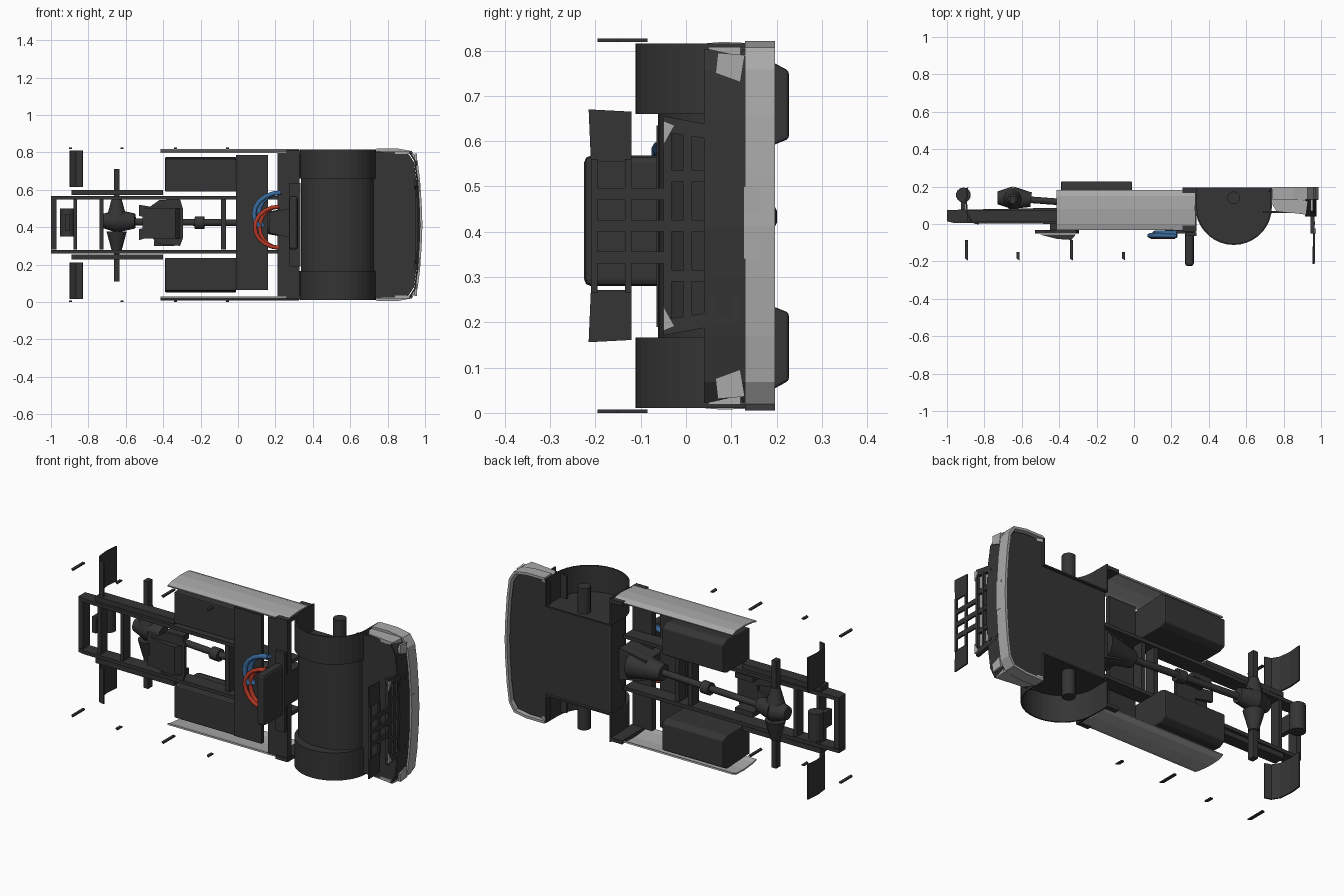
import bpy, bmesh
from math import sin, cos, pi
from mathutils import Vector

if "Cube" in bpy.data.objects:
    bpy.data.objects.remove(bpy.data.objects["Cube"])

MID = 0.413  # mirror plane: the vehicle lies on its side, its width runs along z


def material(name, rgb):
    m = bpy.data.materials.new(name)
    m.diffuse_color = (*rgb, 1)
    m.use_nodes = True
    m.node_tree.nodes["Principled BSDF"].inputs["Base Color"].default_value = m.diffuse_color
    return m


DARK = material("dark", (0.035, 0.035, 0.035))
LIGHT = material("light_grey", (0.4, 0.4, 0.4))
RED = material("red", (0.45, 0.04, 0.02))
BLUE = material("blue", (0.04, 0.14, 0.32))


def place(p, axis, d):
    u, v = p
    return {'z': (u, v, d), 'y': (u, d, v), 'x': (d, u, v)}[axis]


def finish(name, bm, mat, flip=False):
    if flip:
        for v in bm.verts:
            v.co.z = 2 * MID - v.co.z
    bmesh.ops.recalc_face_normals(bm, faces=bm.faces)
    me = bpy.data.meshes.new(name)
    bm.to_mesh(me)
    bm.free()
    me.materials.append(mat)
    ob = bpy.data.objects.new(name, me)
    bpy.context.collection.objects.link(ob)
    return ob


def prism(name, pts, axis, a, b, mat=DARK, both=False, bevel=0, closed=True, thick=0.008):
    """Profile swept along an axis; an open profile becomes a thin sheet."""
    for flip in ((False, True) if both else (False,)):
        bm = bmesh.new()
        lo = [bm.verts.new(place(p, axis, a)) for p in pts]
        hi = [bm.verts.new(place(p, axis, b)) for p in pts]
        n = len(pts)
        for i in range(n if closed else n - 1):
            j = (i + 1) % n
            bm.faces.new((lo[i], lo[j], hi[j], hi[i]))
        if closed:
            bm.faces.new(lo)
            bm.faces.new(hi)
        ob = finish(name, bm, mat, flip)
        if not closed:
            s = ob.modifiers.new("thickness", 'SOLIDIFY')
            s.thickness = thick
            s.offset = 0
        if bevel:
            m = ob.modifiers.new("bevel", 'BEVEL')
            m.width = bevel
            m.segments = 2


def box(name, x, y, z, mat=DARK, both=False, bevel=0):
    pts = [(x[0], y[0]), (x[1], y[0]), (x[1], y[1]), (x[0], y[1])]
    prism(name, pts, 'z', *z, mat, both, bevel)


def cyl(name, p, q, r, r2=None, mat=DARK, both=False, seg=14):
    p, q = Vector(p), Vector(q)
    for flip in ((False, True) if both else (False,)):
        bm = bmesh.new()
        bmesh.ops.create_cone(bm, cap_ends=True, segments=seg, radius1=r,
                              radius2=r if r2 is None else r2, depth=(q - p).length)
        bm.transform((q - p).to_track_quat('Z', 'Y').to_matrix().to_4x4())
        bmesh.ops.translate(bm, verts=bm.verts, vec=(p + q) / 2)
        ob = finish(name, bm, mat, flip)
        for f in ob.data.polygons:
            f.use_smooth = len(f.vertices) == 4


def hose(name, pts, r, mat):
    cu = bpy.data.curves.new(name, 'CURVE')
    cu.dimensions = '3D'
    cu.bevel_depth = r
    cu.bevel_resolution = 1
    s = cu.splines.new('POLY')
    s.points.add(len(pts) - 1)
    for sp, p in zip(s.points, pts):
        sp.co = (*p, 1)
    cu.materials.append(mat)
    ob = bpy.data.objects.new(name, cu)
    bpy.context.collection.objects.link(ob)


# front wheel arches and the lower tunnel between them
def arch(top, r=0.2, base=0.195):
    h = 0.09 - top
    return ([(0.533 - r, base)] +
            [(0.533 - r * cos(i * pi / 18), 0.09 - h * sin(i * pi / 18)) for i in range(19)] +
            [(0.533 + r, base)])


prism("wheel_arch", arch(-0.108), 'z', 0.66, 0.815, both=True, closed=False)
prism("wheel_arch_inner_wall", arch(-0.105, 0.198), 'z', 0.66, 0.668, both=True)
prism("cab_tunnel", arch(-0.062, 0.197, 0.18), 'z', 0.165, 0.66)
cyl("front_hub", (0.533, 0.14, 0.665), (0.533, 0.14, 0.81), 0.034, both=True)

# front floor, bumper and lower grille
half = [(0.74, 0.012), (0.85, 0.012), (0.925, 0.025), (0.953, 0.07), (0.966, 0.17), (0.975, 0.3)]
rim = half + [(0.979, MID)] + [(x, 2 * MID - z) for x, z in reversed(half)]
inner = [(x - 0.012, MID + (z - MID) * 0.97) for x, z in rim]
prism("cab_floor", [(0.69, 0.03)] + inner + [(0.69, 0.796)], 'y', 0.06, 0.07)
prism("front_underpan", [(0.72, 0.026)] + inner + [(0.72, 0.80)], 'y', 0.172, 0.18)
prism("bumper", rim, 'y', 0.13, 0.197, LIGHT, closed=False, thick=0.014)
prism("bumper_upper_band", [(x - 0.008, z) for x, z in rim[2:-2]], 'y', 0.04, 0.135, closed=False)
prism("bumper_side", [(0.74, 0.19), (0.73, 0.12), (0.76, 0.07), (0.92, 0.05), (0.93, 0.12)],
      'z', 0.79, 0.808, LIGHT, True)
prism("headlight", [(0.065, 0.75), (0.12, 0.73), (0.13, 0.79), (0.07, 0.795)],
      'x', 0.945, 0.958, LIGHT, True)
box("front_plate", (0.975, 0.985), (0.127, 0.165), (0.34, 0.5), LIGHT)
prism("grille_side", [(-0.05, 0.62), (-0.05, 0.655), (0.115, 0.625), (0.115, 0.595)],
      'x', 0.945, 0.965, both=True)
for y0 in (-0.05, -0.005, 0.05, 0.1):
    box("grille_bar", (0.95, 0.968), (y0, y0 + 0.018), (0.21, 0.615))
for z0 in (0.29, 0.4, 0.51):
    box("grille_post", (0.95, 0.966), (-0.045, 0.115), (z0, z0 + 0.026))
prism("grille_corner", [(-0.05, 0.645), (-0.025, 0.635), (-0.05, 0.59)],
      'x', 0.966, 0.972, LIGHT, True)

# upper grille: wing plates at both ends joined by slim rails and posts
prism("upper_grille_wing", [(-0.21, 0.555), (-0.12, 0.555), (-0.12, 0.665), (-0.215, 0.67)],
      'x', 0.955, 0.963, both=True)
for y0 in (-0.21, -0.135):
    box("upper_grille_rail", (0.957, 0.967), (y0, y0 + 0.015), (0.265, 0.56))
for z0 in (0.33, 0.4, 0.47):
    box("upper_grille_post", (0.957, 0.967), (-0.205, -0.05), (z0, z0 + 0.026))

# cab rear wall with the tall duct on it
box("rear_bar", (0.275, 0.333), (-0.065, -0.045), (0.19, 0.635))
box("rear_cross_panel", (0.21, 0.33), (-0.035, 0.0), (0.03, 0.796))
box("rear_corner", (0.26, 0.335), (-0.04, 0.195), (0.79, 0.81), both=True)
box("air_duct", (0.272, 0.32), (-0.225, -0.04), (0.28, 0.568), bevel=0.015)

# side skirts
prism("side_skirt", [(-0.03, 0.80), (0.0, 0.808), (0.08, 0.815), (0.15, 0.812), (0.18, 0.80)],
      'x', -0.415, 0.325, LIGHT, True, closed=False)

# fuel tanks and the deck plate joining them
prism("tank", [(-0.01, 0.59), (-0.01, 0.765), (0.19, 0.775), (0.227, 0.755), (0.227, 0.605), (0.19, 0.59)],
      'x', -0.39, -0.01, both=True, bevel=0.006)
box("deck_plate", (-0.01, 0.16), (-0.02, 0.0), (0.065, 0.785))

# chassis frame
prism("frame_rail", [(-1.0, 0.015), (-0.96, 0.005), (0.33, -0.005), (0.33, 0.08), (-0.5, 0.085), (-1.0, 0.075)],
      'z', 0.548, 0.568, both=True)
box("outer_rail", (-0.89, -0.4), (0.01, 0.075), (0.572, 0.6), both=True)
for x0, w in ((-1.0, 0.03), (-0.88, 0.02), (-0.74, 0.02), (-0.09, 0.025), (-0.01, 0.025)):
    box("cross_member", (x0, x0 + w), (0.015, 0.075), (0.28, 0.548))

# rear axle, drive shaft, air tank
box("rear_axle", (-0.664, -0.634), (0.11, 0.15), (0.11, 0.71))
cyl("differential", (-0.73, 0.14, MID + 0.02), (-0.65, 0.14, MID + 0.02), 0.035, 0.062)
cyl("differential_front", (-0.65, 0.14, MID + 0.02), (-0.55, 0.13, MID + 0.02), 0.062, 0.04)
cyl("axle_cone", (-0.649, 0.135, 0.45), (-0.649, 0.135, 0.56), 0.055, 0.025, both=True)
cyl("drive_shaft", (-0.56, 0.13, MID + 0.015), (0.12, 0.08, MID + 0.01), 0.018)
cyl("shaft_joint", (-0.23, 0.106, MID + 0.01), (-0.18, 0.102, MID + 0.01), 0.034)
cyl("air_tank", (-0.912, 0.155, 0.35), (-0.912, 0.155, 0.5), 0.04)
box("air_tank_bracket", (-0.925, -0.9), (0.03, 0.13), (0.38, 0.47))

# engine, gearbox
prism("engine", [(0.165, 0.37), (0.33, 0.33), (0.33, 0.51), (0.165, 0.48)], 'y', -0.05, 0.12)
cyl("gearbox", (0.08, 0.08, MID + 0.01), (0.27, 0.08, MID + 0.01), 0.045, 0.08)

# coupling plate with its forked rear
prism("coupling_plate", [(-0.53, 0.33), (-0.47, 0.35), (-0.42, 0.31), (-0.31, 0.3), (-0.295, 0.34),
                         (-0.295, 0.50), (-0.31, 0.55), (-0.42, 0.545), (-0.47, 0.51), (-0.53, 0.52),
                         (-0.53, 0.46), (-0.42, 0.44), (-0.42, 0.41), (-0.53, 0.39)], 'y', -0.05, -0.033)
prism("coupling_base", [(-0.51, -0.055), (-0.31, -0.055), (-0.335, -0.085), (-0.41, -0.08)], 'z', 0.34, 0.5)
box("coupling_mount", (-0.45, -0.34), (-0.04, 0.05), (0.3, 0.33), both=True)

# rear mud flaps
prism("mud_flap", [(-0.83, 0.0), (-0.865, 0.01), (-0.89, 0.05), (-0.897, 0.12), (-0.89, 0.195)],
      'z', 0.615, 0.81, both=True, closed=False)

# slim trim pieces left where the wheel guards end
for x, y1 in ((-0.895, -0.085), (-0.62, -0.15), (-0.335, -0.085), (-0.055, -0.15)):
    prism("guard_trim", [(x - 0.008, y1), (x - 0.008, -0.185), (x + 0.008, -0.195), (x + 0.008, y1)],
          'z', 0.819, 0.826, both=True)

# coiled air lines
for k in range(2):
    a = [(0.22 - (0.105 + 0.025 * k) * cos(t), -0.055 - 0.012 * k, 0.40 + 0.11 * sin(t))
         for t in [i * pi / 10 - pi / 2 for i in range(11)]]
    hose("red_air_line", a, 0.012, RED)
    b = [(0.23 - (0.12 + 0.025 * k) * cos(t), -0.05 - 0.012 * k, 0.47 + 0.115 * sin(t))
         for t in [i * pi / 10 - pi / 5 for i in range(8)]]
    hose("blue_air_line", b, 0.014, BLUE)
